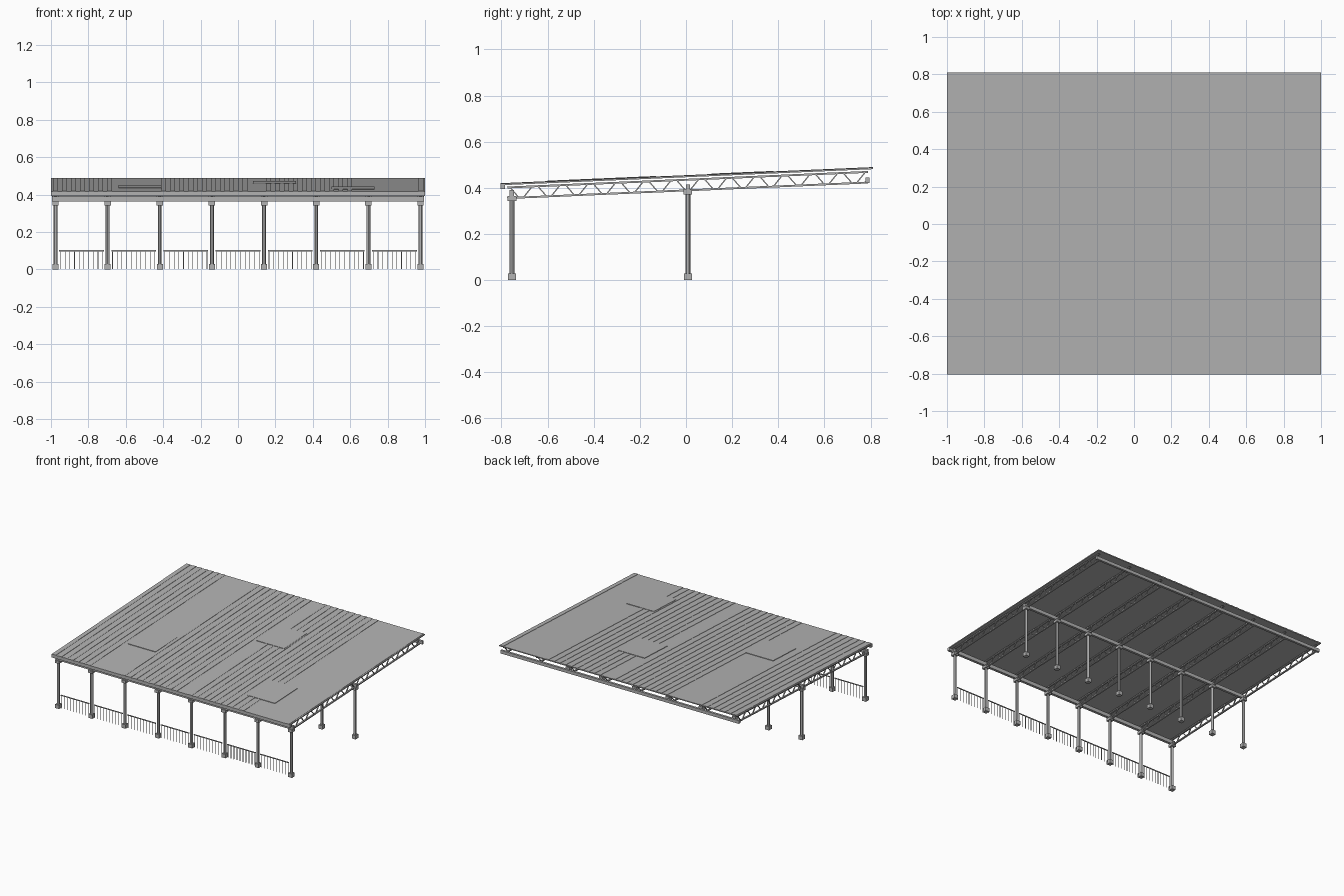
import bpy, bmesh
from mathutils import Vector, Matrix

cube = bpy.data.objects.get("Cube")
if cube:
    bpy.data.objects.remove(cube, do_unlink=True)

grey = bpy.data.materials.new("light_grey_steel")
grey.use_nodes = True
grey.diffuse_color = (0.45, 0.45, 0.45, 1)
grey.node_tree.nodes["Principled BSDF"].inputs["Base Color"].default_value = grey.diffuse_color

SLOPE = 0.0432
COLUMN_X = [-0.976 + i * 1.952 / 7 for i in range(8)]
FRONT_Y, MID_Y = -0.755, 0.008


def roof_z(y):
    """Height of the roof's upper face."""
    return 0.418 + SLOPE * (y + 0.805)


def make(name, build):
    bm = bmesh.new()
    build(bm)
    mesh = bpy.data.meshes.new(name)
    bm.to_mesh(mesh)
    bm.free()
    mesh.materials.append(grey)
    obj = bpy.data.objects.new(name, mesh)
    bpy.context.collection.objects.link(obj)
    return obj


def box(bm, low, high):
    low, high = Vector(low), Vector(high)
    m = Matrix.Translation((low + high) / 2) @ Matrix.Diagonal((*(high - low), 1))
    bmesh.ops.create_cube(bm, size=1, matrix=m)


def bar(bm, a, b, width, depth):
    """Rectangular bar between two points lying in a y-z plane."""
    a, b = Vector(a), Vector(b)
    d = (b - a).normalized()
    side = Vector((1, 0, 0))
    up = d.cross(side)
    rot = Matrix((side, d, up)).transposed().to_4x4()
    scale = Matrix.Diagonal((width, (b - a).length, depth, 1))
    bmesh.ops.create_cube(bm, size=1, matrix=Matrix.Translation((a + b) / 2) @ rot @ scale)


def slab(bm, x0, x1, y0, y1, bottom, top):
    """Block that follows the roof slope, offsets measured from its upper face."""
    box(bm, (x0, y0, bottom), (x1, y1, top))
    for v in bm.verts[-8:]:
        v.co.z += roof_z(v.co.y)


# Roof sheet, low ribs in groups, and raised panels
make("roof_sheet", lambda bm: slab(bm, -1, 1, -0.805, 0.81, -0.007, 0))


def ribs(bm):
    for start, count in ((-0.99, 7), (-0.41, 10), (0.15, 10), (0.965, 1)):
        for i in range(count):
            x = start + i * 0.0483
            slab(bm, x, x + 0.026, -0.805, 0.81, -0.002, 0.002)


def panels(bm):
    for x, y in ((-0.64, -0.40), (0.08, 0.11), (0.50, -0.60)):
        slab(bm, x, x + 0.23, y, y + 0.27, -0.002, 0.004)


make("roof_ribs", ribs)
make("roof_panels", panels)

# Long beams running across the width
for name, half, y, depth, z0, z1 in (
        ("front_gutter", 1.0, -0.795, 0.02, 0.394, 0.414),
        ("front_beam", 0.995, FRONT_Y, 0.02, 0.362, 0.390),
        ("middle_beam", 0.995, MID_Y, 0.018, 0.388, 0.414),
        ("back_beam", 1.0, 0.787, 0.017, 0.421, 0.445)):
    make(name, lambda bm: box(bm, (-half, y - depth / 2, z0), (half, y + depth / 2, z1)))


# Sloping lattice trusses over each pair of columns
def truss(bm, x):
    def top(y):
        return roof_z(y) - 0.018

    def low(y):
        return roof_z(y) - 0.064

    y0, y1, bays = -0.775, 0.79, 13
    for chord in (top, low):
        bar(bm, (x, y0, chord(y0)), (x, y1, chord(y1)), 0.012, 0.008)
    step = (y1 - y0) / bays
    for i in range(bays):
        y = y0 + i * step
        for a, b in ((0.10, 0.42), (0.90, 0.58)):
            ya, yb = y + a * step, y + b * step
            bar(bm, (x, ya, top(ya)), (x, yb, low(yb)), 0.007, 0.005)


make("roof_trusses", lambda bm: [truss(bm, x) for x in COLUMN_X])


# Columns with square bases and caps
def columns(bm, y, height):
    for x in COLUMN_X:
        box(bm, (x - 0.016, y - 0.017, 0), (x + 0.016, y + 0.017, 0.029))
        m = Matrix.Translation((x, y, height / 2))
        bmesh.ops.create_cone(bm, cap_ends=True, segments=12, radius1=0.0105,
                              radius2=0.0105, depth=height, matrix=m)
        box(bm, (x - 0.017, y - 0.019, height - 0.022), (x + 0.017, y + 0.019, height))


for name, y, height in (("front_columns", FRONT_Y, 0.365), ("middle_columns", MID_Y, 0.392)):
    obj = make(name, lambda bm: columns(bm, y, height))
    bpy.ops.object.select_all(action="DESELECT")
    obj.select_set(True)
    bpy.context.view_layer.objects.active = obj
    bpy.ops.object.shade_smooth_by_angle()


# Railings between the front columns
def railings(bm):
    for a, b in zip(COLUMN_X, COLUMN_X[1:]):
        a, b = a + 0.02, b - 0.02
        box(bm, (a, FRONT_Y - 0.003, 0.097), (b, FRONT_Y + 0.003, 0.103))
        for i in range(10):
            x = a + (i + 0.25) * (b - a) / 9.5
            box(bm, (x - 0.0015, FRONT_Y - 0.0015, 0.003), (x + 0.0015, FRONT_Y + 0.0015, 0.099))


make("front_railings", railings)
